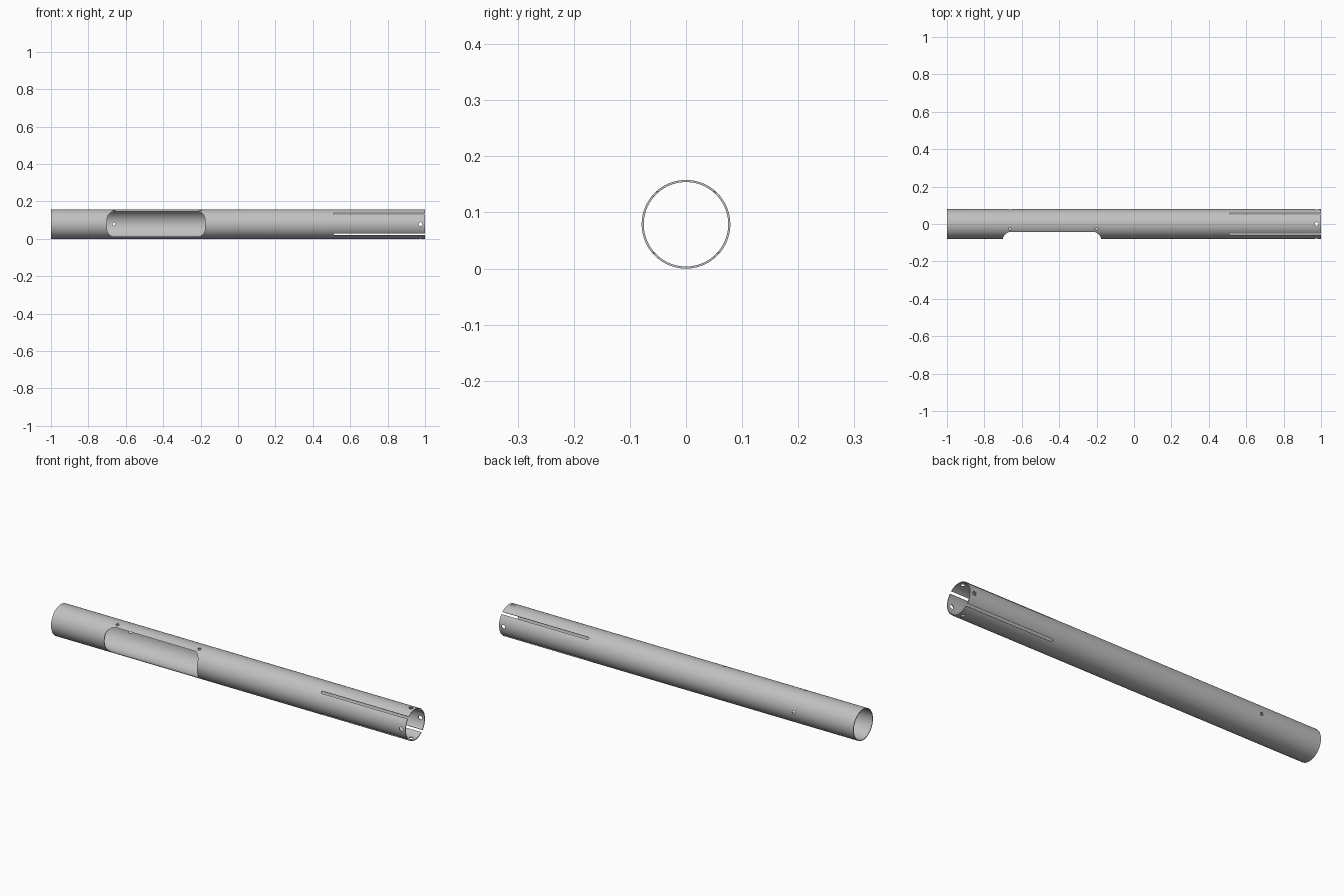
import bpy, bmesh
from math import sin, cos, pi, radians
from mathutils import Matrix, Vector

OUTER, INNER, SIDES = 0.079, 0.0752, 128

if "Cube" in bpy.data.objects:
    bpy.data.objects.remove(bpy.data.objects["Cube"])

metal = bpy.data.materials.new("grey metal")
metal.use_nodes = True
colour = (0.53, 0.53, 0.53, 1)
metal.diffuse_color = colour
metal.node_tree.nodes["Principled BSDF"].inputs["Base Color"].default_value = colour


def make_object(name, bm):
    bmesh.ops.recalc_face_normals(bm, faces=bm.faces)
    mesh = bpy.data.meshes.new(name)
    bm.to_mesh(mesh)
    bm.free()
    mesh.materials.append(metal)
    obj = bpy.data.objects.new(name, mesh)
    bpy.context.collection.objects.link(obj)
    return obj


def add_cut(bm, x0, x1, half, radius, angle, near, far=0.1, steps=10):
    """Rounded rectangular punch, pointing away from the axis; angle 0 is the front."""
    turn = Matrix.Rotation(radians(-angle), 4, "X")
    outline = []
    for corner, (sx, sz) in enumerate([(1, 1), (-1, 1), (-1, -1), (1, -1)]):
        cx = x1 - radius if sx > 0 else x0 + radius
        for i in range(steps):
            a = (corner + i / steps) * pi / 2
            outline.append((cx + radius * cos(a), sz * (half - radius) + radius * sin(a)))
    rings = [[bm.verts.new(turn @ Vector((x, -y, z))) for x, z in outline] for y in (near, far)]
    for ring in rings:
        bm.faces.new(ring)
    for i in range(len(outline)):
        j = (i + 1) % len(outline)
        bm.faces.new((rings[0][i], rings[0][j], rings[1][j], rings[1][i]))


def add_hole(bm, x, angle, radius):
    add_cut(bm, x - radius, x + radius, radius * 1.001, radius * 0.999, angle, 0.065)


# Tube: outer and inner walls joined by end rims
bm = bmesh.new()
loops = []
for x, r in [(-1, OUTER), (1, OUTER), (1, INNER), (-1, INNER)]:
    loops.append([bm.verts.new((x, r * cos(2 * pi * i / SIDES), r * sin(2 * pi * i / SIDES)))
                  for i in range(SIDES)])
for a, b in zip(loops, loops[1:] + loops[:1]):
    for i in range(SIDES):
        j = (i + 1) % SIDES
        bm.faces.new((a[i], a[j], b[j], b[i]))
tube = make_object("slotted_tube", bm)

# Openings: front window, four end slots, screw holes
bm = bmesh.new()
add_cut(bm, -0.70, -0.177, 0.067, 0.04, 0, 0.02)
for quarter in range(4):
    add_cut(bm, 0.51, 1.05, 0.006, 0.0059, 45 + 90 * quarter, 0.06)
    add_hole(bm, 0.976, 90 * quarter, 0.01)
for x in (-0.662, -0.2):
    add_hole(bm, x, 71, 0.008)
add_hole(bm, -0.662, 180, 0.008)
cutter = make_object("opening_cutter", bm)

# Cut the openings and discard the cutter
cut = tube.modifiers.new("openings", "BOOLEAN")
cut.object, cut.operation, cut.solver, cut.use_self = cutter, "DIFFERENCE", "EXACT", True
bpy.context.view_layer.objects.active = tube
tube.select_set(True)
cutter.select_set(False)
bpy.ops.object.modifier_apply(modifier=cut.name)
bpy.data.objects.remove(cutter)

tube.location.z = OUTER
bpy.ops.object.shade_smooth_by_angle(angle=radians(30))
